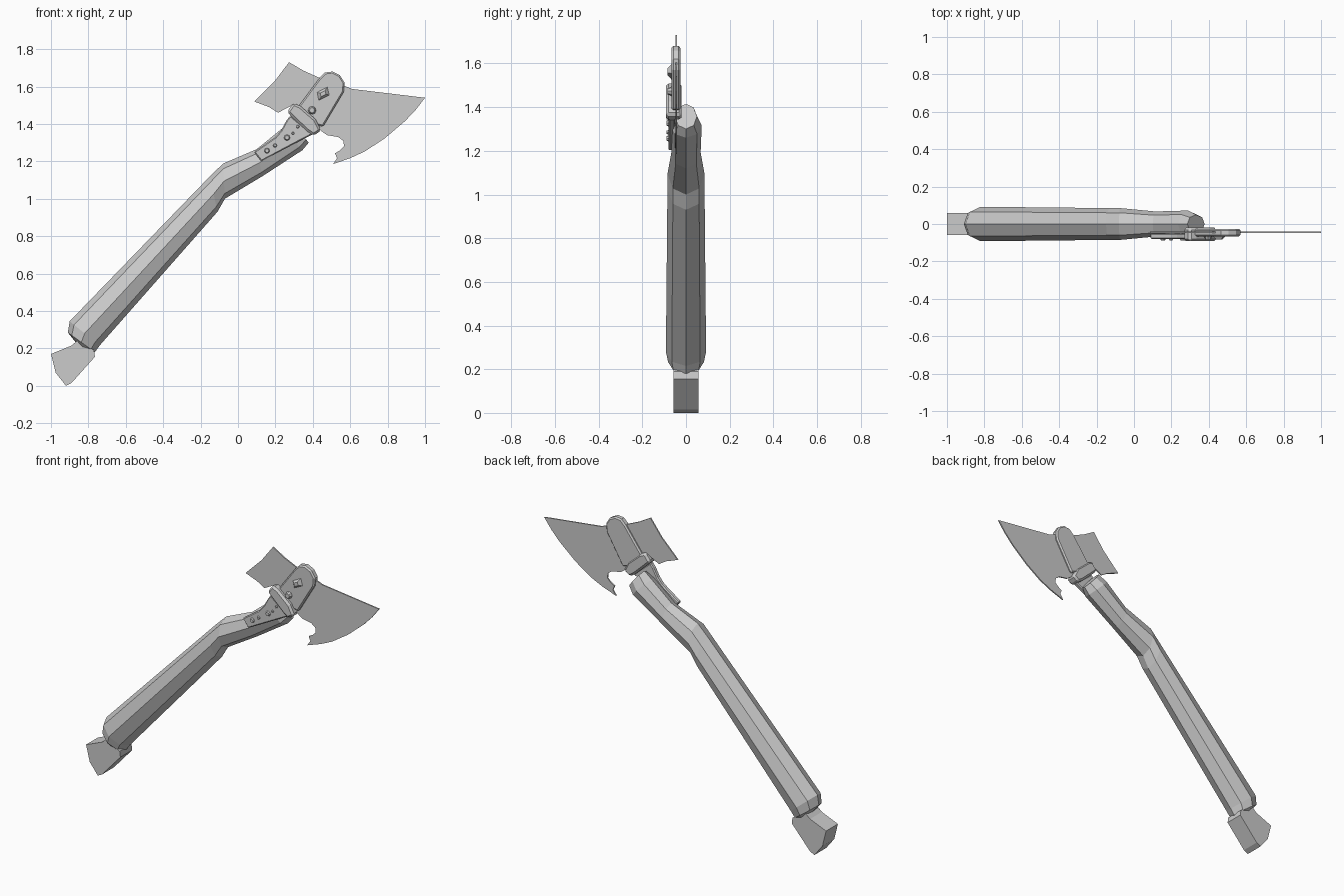
import bpy, bmesh, math
from mathutils import Vector


def finish(name, bm, bevel=0):
    bmesh.ops.recalc_face_normals(bm, faces=bm.faces)
    me = bpy.data.meshes.new(name)
    bm.to_mesh(me)
    bm.free()
    ob = bpy.data.objects.new(name, me)
    bpy.context.collection.objects.link(ob)
    if bevel:
        m = ob.modifiers.new("bevel", 'BEVEL')
        m.width = bevel
        m.segments = 1
        m.limit_method = 'ANGLE'
        m.angle_limit = math.radians(50)
    return ob


def prism(name, pts, y0, y1, bevel=0, shrink=1.0):
    """Extrude an (x, z) outline from front y0 to back y1; shrink scales the front."""
    bm = bmesh.new()
    c = sum((Vector(p) for p in pts), Vector((0, 0))) / len(pts)
    front = []
    for p in pts:
        q = c + (Vector(p) - c) * shrink
        front.append(bm.verts.new((q.x, y0, q.y)))
    back = [bm.verts.new((x, y1, z)) for x, z in pts]
    bm.faces.new(front)
    bm.faces.new(back[::-1])
    n = len(pts)
    for i in range(n):
        j = (i + 1) % n
        bm.faces.new((front[i], back[i], back[j], front[j]))
    return finish(name, bm, bevel)


def rivet(name, x, z, r, y, depth):
    pts = [(x + r * math.cos(a * math.pi / 4), z + r * math.sin(a * math.pi / 4)) for a in range(8)]
    return prism(name, pts, y - depth, y + 0.005, shrink=0.6)


# Octagonal handle: upper point, lower point (x, z) and half depth per section
sections = [
    ((-0.87, 0.235), (-0.79, 0.175), 0.055),
    ((-0.91, 0.285), (-0.765, 0.18), 0.082),
    ((-0.90, 0.345), (-0.74, 0.215), 0.092),
    ((-0.15, 1.12), (-0.11, 0.93), 0.085),
    ((-0.08, 1.188), (-0.07, 1.0), 0.085),
    ((0.10, 1.265), (0.13, 1.12), 0.067),
    ((0.235, 1.375), (0.345, 1.26), 0.072),
    ((0.285, 1.415), (0.378, 1.30), 0.05),
]
bm = bmesh.new()
rings = []
for u, l, v in sections:
    u, l = Vector(u), Vector(l)
    c, h = (u + l) / 2, (u - l) / 2
    ring = []
    for k in range(8):
        a = k * math.pi / 4
        q = c + h * math.cos(a)
        ring.append(bm.verts.new((q.x, v * math.sin(a), q.y)))
    rings.append(ring)
for r0, r1 in zip(rings, rings[1:]):
    for k in range(8):
        j = (k + 1) % 8
        bm.faces.new((r0[k], r0[j], r1[j], r1[k]))
bm.faces.new(rings[0])
bm.faces.new(rings[-1][::-1])
finish("handle", bm)

# Pommel cap at the foot of the handle
prism("pommel", [(-1.0, 0.17), (-0.89, 0.215), (-0.85, 0.25), (-0.77, 0.19), (-0.765, 0.155),
                 (-0.89, 0.015), (-0.92, 0.0), (-0.975, 0.07)], -0.058, 0.058)

# Thin blade with hooked beard, and the rear fin
prism("blade", [(0.50, 1.58), (0.565, 1.605), (0.61, 1.587), (1.0, 1.54), (0.95, 1.475), (0.893, 1.415),
                (0.786, 1.324), (0.68, 1.254), (0.60, 1.217), (0.508, 1.185), (0.53, 1.217),
                (0.518, 1.243), (0.545, 1.258), (0.567, 1.28), (0.563, 1.31), (0.535, 1.33),
                (0.476, 1.34), (0.44, 1.366), (0.40, 1.45)], -0.049, -0.041)
prism("rear_fin", [(0.273, 1.73), (0.35, 1.685), (0.45, 1.64), (0.36, 1.48), (0.30, 1.505),
                   (0.214, 1.46), (0.166, 1.49), (0.086, 1.52), (0.197, 1.63)], -0.049, -0.041)

# Rounded tongue gripping the blade
prism("tongue", [(0.32, 1.49), (0.435, 1.645), (0.465, 1.675), (0.505, 1.68), (0.545, 1.66),
                 (0.57, 1.62), (0.565, 1.57), (0.455, 1.385), (0.40, 1.40)], -0.066, -0.026, 0.008)

# Collar across the head
prism("collar", [(0.262, 1.465), (0.297, 1.513), (0.335, 1.495), (0.415, 1.425), (0.445, 1.365),
                 (0.405, 1.338), (0.37, 1.36), (0.29, 1.435)], -0.092, -0.02, 0.012)

# Riveted side plate on the neck
prism("side_plate", [(0.085, 1.25), (0.125, 1.20), (0.36, 1.325), (0.40, 1.345), (0.28, 1.445),
                     (0.26, 1.42), (0.23, 1.365), (0.20, 1.33)], -0.08, -0.05, 0.006)
for i, (x, z, r) in enumerate([(0.155, 1.257, 0.017), (0.198, 1.285, 0.012), (0.262, 1.327, 0.019),
                               (0.294, 1.35, 0.009), (0.32, 1.385, 0.010)]):
    rivet(f"plate_rivet_{i}", x, z, r, -0.08, 0.009)

# Dome stud and diamond stud on the tongue
rivet("dome_stud", 0.396, 1.473, 0.024, -0.066, 0.018)
prism("diamond_stud", [(0.417, 1.57), (0.481, 1.603), (0.494, 1.553), (0.428, 1.52)], -0.084, -0.06, shrink=0.4)
